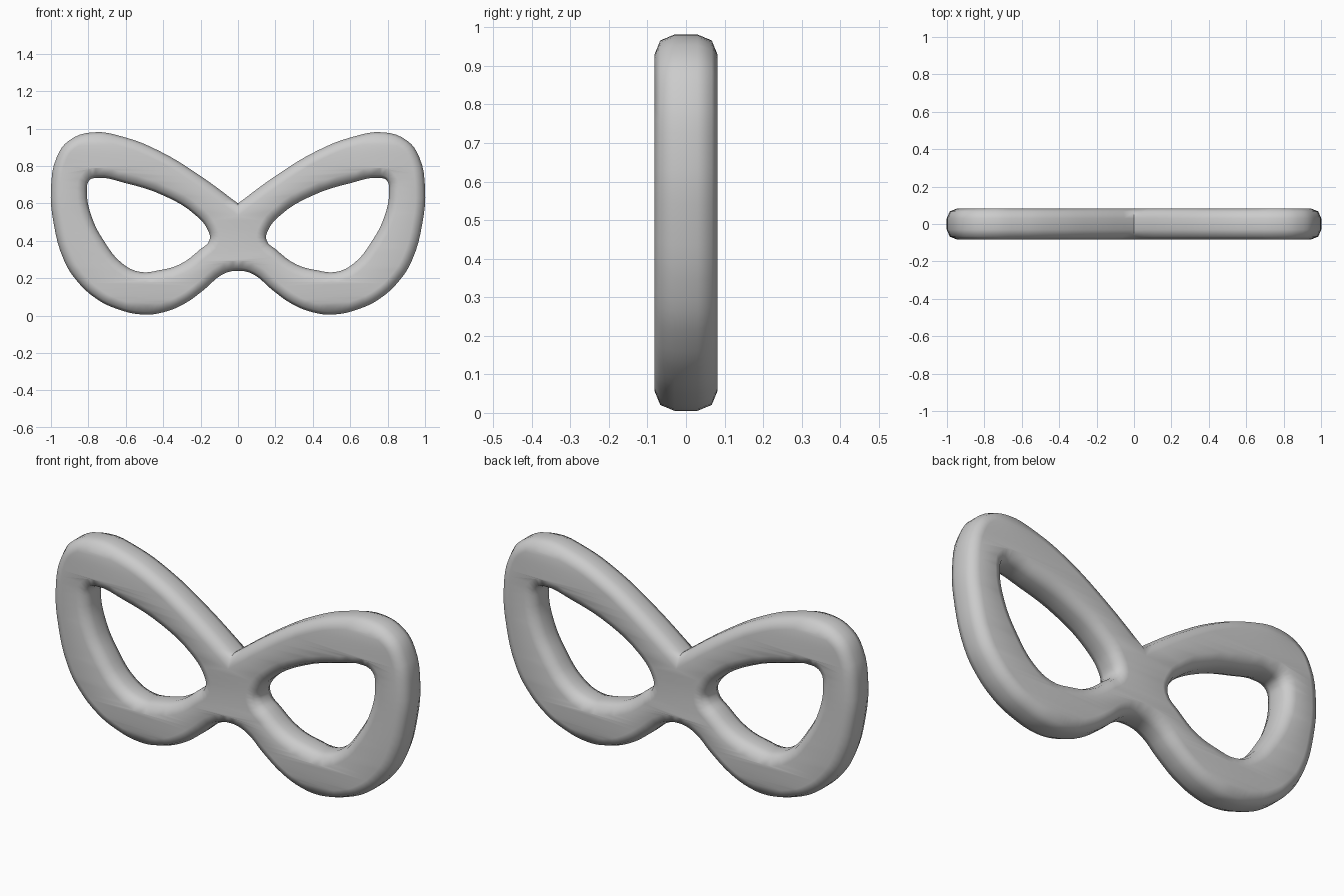
import bpy, bmesh, math

if "Cube" in bpy.data.objects:
    bpy.data.objects.remove(bpy.data.objects["Cube"])

# Right half of the outer outline, from top notch to bottom notch (x, z)
OUTER = [(0, 0.60), (0.205, 0.75), (0.42, 0.88), (0.61, 0.955), (0.78, 0.98),
         (0.905, 0.935), (0.968, 0.85), (1.0, 0.68), (0.985, 0.49),
         (0.93, 0.295), (0.865, 0.19), (0.757, 0.09), (0.65, 0.037),
         (0.51, 0.006), (0.40, 0.018), (0.286, 0.064), (0.18, 0.14),
         (0.08, 0.222), (0, 0.24)]
# Right eye opening at its narrowest
EYE = [(0.757, 0.737), (0.607, 0.71), (0.393, 0.64), (0.23, 0.54), (0.16, 0.455),
       (0.152, 0.405), (0.205, 0.352), (0.31, 0.275), (0.42, 0.243), (0.525, 0.234),
       (0.62, 0.28), (0.714, 0.395), (0.783, 0.53), (0.808, 0.667), (0.796, 0.722)]
BEVEL = 0.052


def mirrored(pts):
    return [(-x, z) for x, z in reversed(pts)]


def add_loop(curve, pts, corners=()):
    s = curve.splines.new('BEZIER')
    s.bezier_points.add(len(pts) - 1)
    s.use_cyclic_u = True
    for i, (bp, (x, z)) in enumerate(zip(s.bezier_points, pts)):
        bp.co = (x, z, 0)
        kind = 'VECTOR' if i in corners else 'AUTO'
        bp.handle_left_type = bp.handle_right_type = kind


# Mask outline with two eye openings, chamfered front and back
curve = bpy.data.curves.new("mask_frame", 'CURVE')
curve.dimensions = '2D'
curve.fill_mode = 'BOTH'
curve.resolution_u = 4
curve.extrude = 0.03
curve.bevel_depth = BEVEL
curve.bevel_resolution = 1
curve.offset = -BEVEL
add_loop(curve, OUTER + mirrored(OUTER)[1:-1], corners=(0,))
add_loop(curve, EYE)
add_loop(curve, mirrored(EYE))

mask = bpy.data.objects.new("mask_frame", curve)
bpy.context.collection.objects.link(mask)
mask.rotation_euler = (math.radians(90), 0, 0)
bpy.context.view_layer.objects.active = mask
mask.select_set(True)
bpy.ops.object.convert(target='MESH')
mask = bpy.context.object
bpy.ops.object.transform_apply(location=False, rotation=True, scale=False)

# Weld the caps to the rim
bm = bmesh.new()
bm.from_mesh(mask.data)
bmesh.ops.remove_doubles(bm, verts=bm.verts, dist=0.0005)
bmesh.ops.recalc_face_normals(bm, faces=bm.faces)
bm.to_mesh(mask.data)
bm.free()

# Smooth shading that keeps the faces flat
bpy.ops.object.shade_smooth_by_angle(angle=math.radians(60))
wn = mask.modifiers.new("weighted_normals", 'WEIGHTED_NORMAL')
wn.keep_sharp = True
